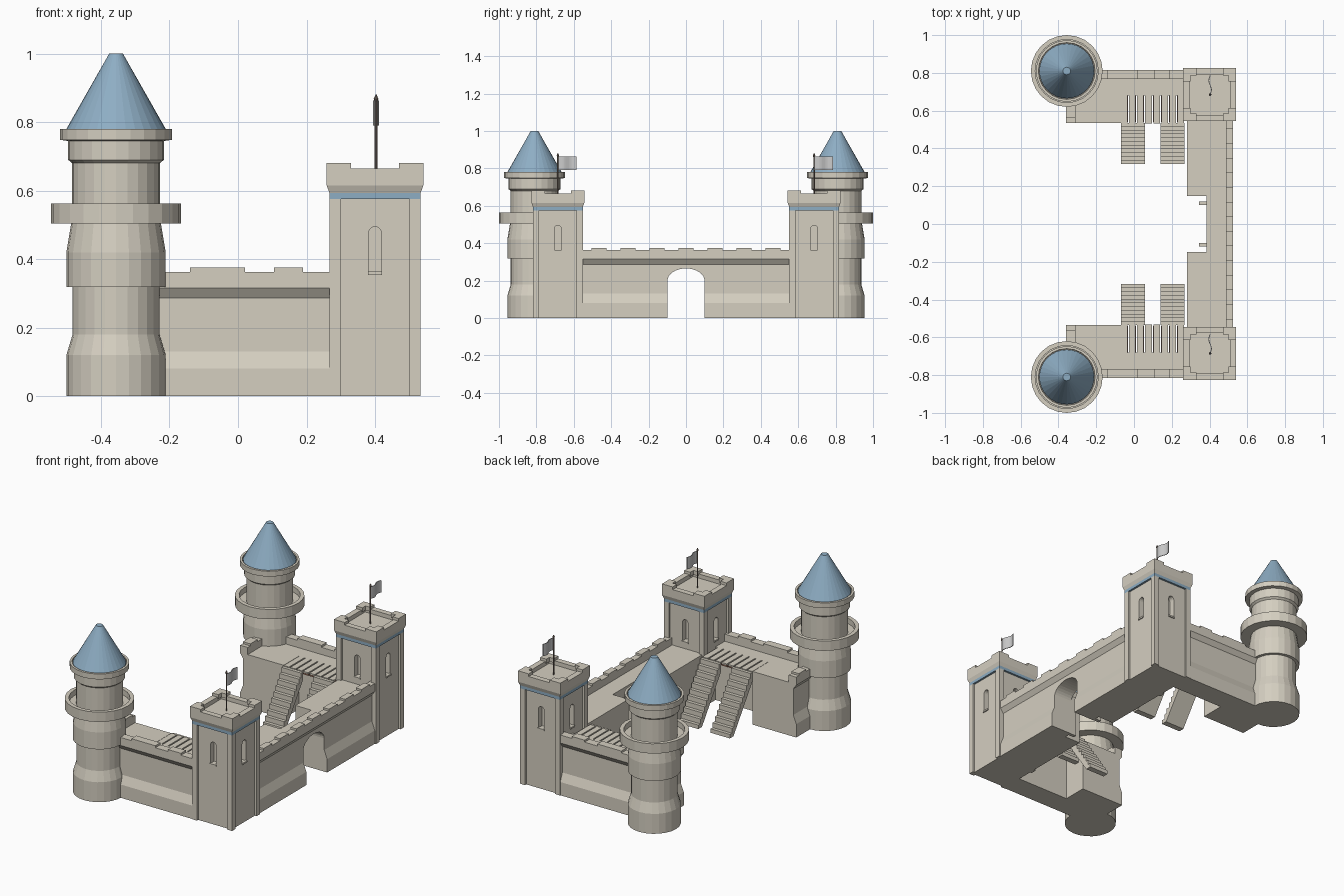
import bpy, bmesh, math

if "Cube" in bpy.data.objects:
    bpy.data.objects.remove(bpy.data.objects["Cube"])


def mat(name, rgb):
    m = bpy.data.materials.new(name)
    m.diffuse_color = (*rgb, 1)
    m.use_nodes = True
    m.node_tree.nodes["Principled BSDF"].inputs["Base Color"].default_value = m.diffuse_color
    return m


STONE = mat("stone", (0.66, 0.62, 0.53))
BLUE = mat("blue_roof", (0.27, 0.42, 0.55))
WOOD = mat("brown_wood", (0.30, 0.15, 0.10))
POLE = mat("pole_brown", (0.22, 0.17, 0.14))


def finish(name, bm, material, mirror):
    bmesh.ops.remove_doubles(bm, verts=bm.verts, dist=1e-6)
    bmesh.ops.recalc_face_normals(bm, faces=bm.faces)
    me = bpy.data.meshes.new(name)
    bm.to_mesh(me)
    bm.free()
    ob = bpy.data.objects.new(name, me)
    bpy.context.collection.objects.link(ob)
    if material:
        me.materials.append(material)
    if mirror:
        add_mirror(ob)
    return ob


def add_mirror(ob):
    m = ob.modifiers.new("mirror", 'MIRROR')
    m.use_axis = (False, True, False)
    m.use_mirror_merge = False


def add_prism(bm, pts, axis, a, b):
    def place(u, v, t):
        return {'x': (t, u, v), 'y': (u, t, v), 'z': (u, v, t)}[axis]
    lo = [bm.verts.new(place(u, v, a)) for u, v in pts]
    hi = [bm.verts.new(place(u, v, b)) for u, v in pts]
    n = len(pts)
    bm.faces.new(lo)
    bm.faces.new(hi[::-1])
    for i in range(n):
        bm.faces.new((lo[i], lo[(i + 1) % n], hi[(i + 1) % n], hi[i]))


def prism(name, pts, axis, a, b, material=STONE, mirror=True):
    bm = bmesh.new()
    add_prism(bm, pts, axis, a, b)
    return finish(name, bm, material, mirror)


def boxes(name, items, material=STONE, mirror=True):
    bm = bmesh.new()
    for x0, x1, y0, y1, z0, z1 in items:
        add_prism(bm, [(x0, y0), (x1, y0), (x1, y1), (x0, y1)], 'z', z0, z1)
    return finish(name, bm, material, mirror)


def lathe(name, prof, cx, cy, sides, material=STONE, mirror=True):
    # four sides gives a square part, with r as half width
    k, ph = (math.sqrt(2), math.pi / 4) if sides == 4 else (1, 0)
    bm = bmesh.new()
    rings = []
    for r, z in prof:
        if r == 0:
            rings.append([bm.verts.new((cx, cy, z))] * sides)
        else:
            rings.append([bm.verts.new((cx + r * k * math.cos(ph + math.tau * i / sides),
                                        cy + r * k * math.sin(ph + math.tau * i / sides), z))
                          for i in range(sides)])
    for p, q in zip(rings, rings[1:]):
        for i in range(sides):
            j = (i + 1) % sides
            bm.faces.new(list(dict.fromkeys((p[i], p[j], q[j], q[i]))))
    return finish(name, bm, material, mirror)


def cut(ob, cutter):
    m = ob.modifiers.new("cut", 'BOOLEAN')
    m.operation, m.solver, m.object = 'DIFFERENCE', 'EXACT', cutter
    cutter.hide_render = True
    dg = bpy.context.evaluated_depsgraph_get()
    ob.data = bpy.data.meshes.new_from_object(ob.evaluated_get(dg))
    ob.modifiers.clear()
    bpy.data.objects.remove(cutter)


def arch(c, w, z0, spring, top, n=12):
    return [(c - w, z0), (c + w, z0)] + [
        (c + w * math.cos(math.pi * i / n), spring + (top - spring) * math.sin(math.pi * i / n))
        for i in range(n + 1)]


def wall_profile(o, d, parapet, inner):
    # o is the outer face, d the direction inward
    return [(o, 0), (o, .08), (o + .02 * d, .13), (o + .02 * d, .287), (o, .315), (o, .363),
            (parapet, .363), (parapet, .32), (inner, .32), (inner, 0)]


# Round corner towers with balcony ring and cone roof
RX, RY = -.356, .81
lathe("round_tower", [(0, 0), (.145, 0), (.145, .12), (.127, .18), (.127, .318), (.145, .318),
                      (.145, .42), (.131, .504), (.19, .504), (.19, .563), (.167, .563),
                      (.167, .53), (.128, .53), (.128, .68), (.14, .69), (.14, .745), (.163, .748),
                      (.163, .78), (.15, .78), (.148, .77), (0, .77)], RX, RY, 24)
lathe("cone_roof", [(0, .765), (.145, .765), (.145, .78), (.02, 1), (0, 1)], RX, RY, 32, BLUE)

# Square towers: core with arrow slits, corner posts, blue band, crown
SX, SY, H = .40, .685, .133
C = H - .012
core = lathe("square_tower_core", [(0, 0), (C, 0), (C, .58), (0, .58)], SX, SY, 4, mirror=False)
bm = bmesh.new()
for s in (-1, 1):
    for axis, c, f in (('x', SY, SX), ('y', SX, SY)):
        add_prism(bm, arch(c, .019, .362, .475, .495, 8), axis, f + s * (C - .035), f + s * (C + .05))
cut(core, finish("slit_cutter", bm, None, False))
add_mirror(core)
boxes("arrow_slit_sills",
      [(SX + s * C - .006, SX + s * C + .006, SY - .021, SY + .021, .354, .364) for s in (-1, 1)] +
      [(SX - .021, SX + .021, SY + s * C - .006, SY + s * C + .006, .354, .364) for s in (-1, 1)])
P = H - .0165
boxes("tower_corner_posts", [(SX + i * P - .0165, SX + i * P + .0165, SY + j * P - .0165,
                              SY + j * P + .0165, 0, .575) for i in (-1, 1) for j in (-1, 1)])
lathe("blue_band", [(0, .575), (H, .575), (H, .593), (0, .593)], SX, SY, 4, BLUE)
lathe("tower_crown", [(0, .593), (H, .593), (.141, .615), (.141, .665), (.107, .665),
                      (.107, .64), (0, .64)], SX, SY, 4)
bm = bmesh.new()
for i in (-1, 1):
    for j in (-1, 1):
        ell = [(.141, .141), (.07, .141), (.07, .1), (.1, .1), (.1, .07), (.141, .07)]
        add_prism(bm, [(SX + i * u, SY + j * v) for u, v in ell], 'z', .655, .681)
finish("crown_merlons", bm, STONE, True)

# Flags, both blowing toward +y
lathe("flag_pole", [(0, .63), (.004, .63), (.004, .86), (.007, .868), (0, .883)], SX + .003, SY, 8, POLE)
for s, nm in ((-1, "front"), (1, "back")):
    wave = [(SX + .003 + .007 * math.sin(math.tau * i / 12), s * SY + .1 * i / 12) for i in range(13)]
    outline = [(x + .002, y) for x, y in wave] + [(x - .002, y) for x, y in wave[::-1]]
    prism(nm + "_flag", outline, 'z', .79, .863, None, False)

# Side walls with parapet, and the solid block beside each round tower
prism("side_wall", wall_profile(.815, -1, .767, .68), 'x', -.33, .28)
prism("side_wall_end", wall_profile(-.36, 1, -.31, -.29), 'y', .535, .79)
boxes("wall_block", [(-.30, -.07, .535, .69, 0, .32)])
boxes("side_merlons", [(-.14, .02, .767, .815, .355, .375), (.105, .19, .767, .815, .355, .375),
                       (-.36, -.31, .56, .63, .355, .375)])

# Slatted walkway over the stairs
slats = [(-.068 + .0425 * i, -.068 + .0425 * i + .0345) for i in range(8)]
boxes("walkway_slats", [(a, b, .533, .685, .31, .32) for a, b in slats])
boxes("slat_underside", [(a - .002, b + .002, .54, .68, .298, .311) for a, b in slats], WOOD)

# Two stairs against each side wall
N, Y0, Y1 = 11, .317, .535
steps = [(Y1, .265), (Y1, .30)]
for i in range(N):
    z = .32 * (N - i) / N - .005
    steps += [(Y1 - (Y1 - Y0) * i / N, z), (Y1 - (Y1 - Y0) * (i + 1) / N, z)]
steps = [(Y1, .265)] + steps[2:] + [(Y0, 0), (Y0 + .035, 0)]
for k, x in enumerate((-.07, .14)):
    prism("stairs_%d" % (k + 1), steps, 'x', x, x + .128)

# Gate wall with arched opening, thick inner sections, merlons and gate posts
gate = prism("gate_wall", wall_profile(.525, -1, .487, .385), 'y', -.57, .57, mirror=False)
cut(gate, prism("gate_cutter", arch(0, .099, -.1, .2, .265, 16), 'x', .2, .7, None, False))
boxes("gate_wall_inner", [(.28, .39, .147, .57, 0, .32)])
boxes("gate_merlons", [(.487, .525, .155 * i - .04, .155 * i + .04, .355, .375) for i in range(-3, 4)],
      mirror=False)
boxes("gate_posts", [(.345, .39, .1, .12, 0, .25)])
